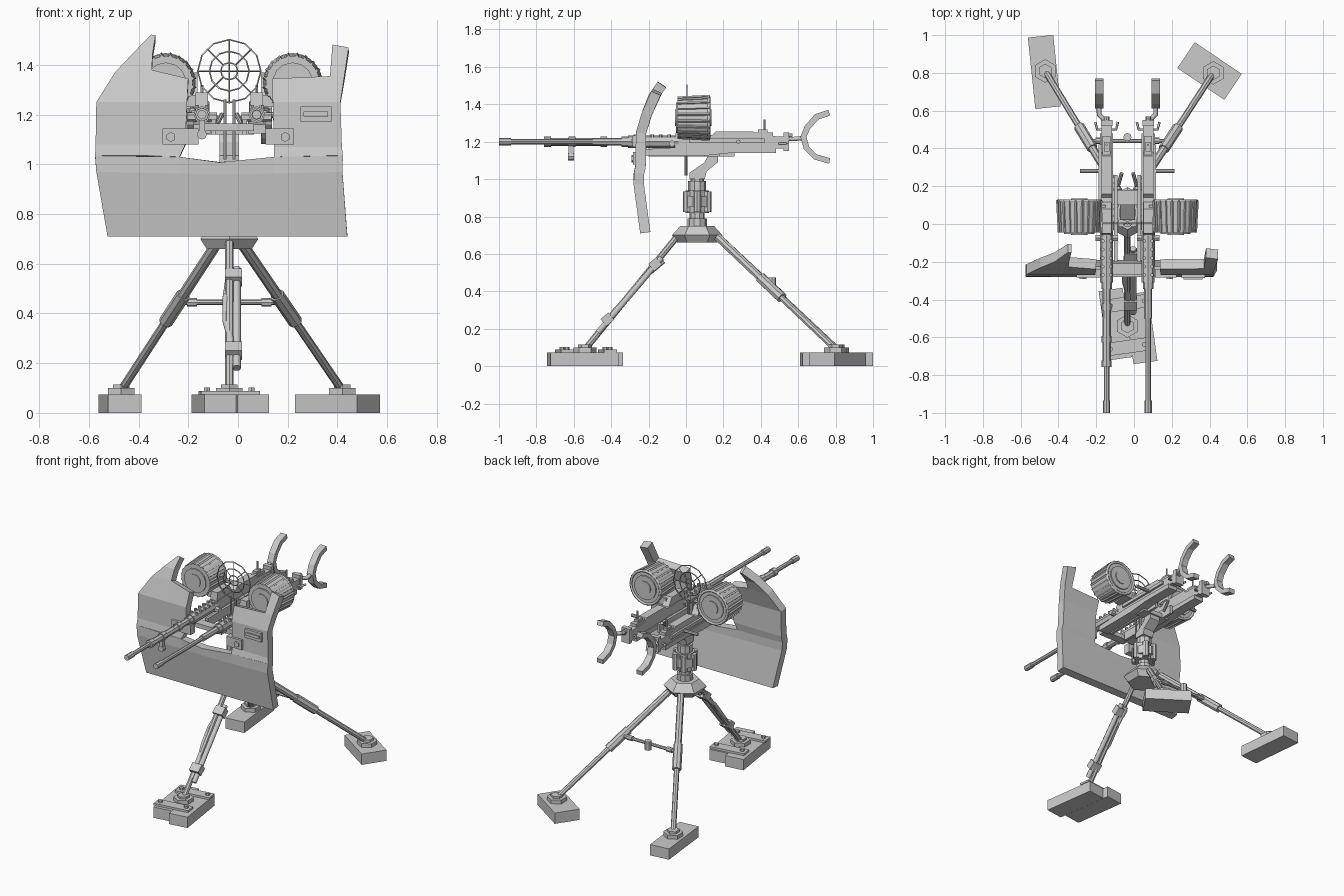
import bpy, bmesh
from math import pi, cos, sin, radians
from mathutils import Vector, Matrix

MID = -0.035          # centre line of the mount
V = Vector

def finish(name, bm):
    bmesh.ops.recalc_face_normals(bm, faces=bm.faces)
    me = bpy.data.meshes.new(name)
    bm.to_mesh(me)
    bm.free()
    ob = bpy.data.objects.new(name, me)
    bpy.context.collection.objects.link(ob)
    return ob

def box(name, c, s, rz=0.0, rx=0.0):
    bm = bmesh.new()
    m = Matrix.Translation(c) @ Matrix.Rotation(radians(rz), 4, 'Z') @ Matrix.Rotation(radians(rx), 4, 'X')
    bmesh.ops.create_cube(bm, size=1, matrix=m @ Matrix.Diagonal((*s, 1)))
    return finish(name, bm)

def rod(name, a, b, r, n=8, r2=None):
    a, b = V(a), V(b)
    d = b - a
    m = Matrix.Translation((a + b) / 2) @ d.to_track_quat('Z', 'Y').to_matrix().to_4x4()
    bm = bmesh.new()
    bmesh.ops.create_cone(bm, cap_ends=True, segments=n, radius1=r, radius2=r if r2 is None else r2,
                          depth=d.length, matrix=m)
    return finish(name, bm)

def slab(name, yz, x, w):
    # side profile extruded across x
    bm = bmesh.new()
    f = bm.faces.new([bm.verts.new((x - w / 2, y, z)) for y, z in yz])
    g = bmesh.ops.extrude_face_region(bm, geom=[f])['geom']
    bmesh.ops.translate(bm, vec=(w, 0, 0), verts=[v for v in g if isinstance(v, bmesh.types.BMVert)])
    return finish(name, bm)

def pipe(name, pts, r):
    # low-poly tube along a path
    cu = bpy.data.curves.new(name, 'CURVE')
    cu.dimensions, cu.bevel_depth, cu.bevel_resolution, cu.use_fill_caps = '3D', r, 1, True
    sp = cu.splines.new('POLY')
    sp.points.add(len(pts) - 1)
    for p, q in zip(sp.points, pts):
        p.co = (*q, 1)
    ob = bpy.data.objects.new(name, cu)
    bpy.context.collection.objects.link(ob)

def ring(name, c, R, r, n):
    rr = [V((c[0] + R * cos(2 * pi * i / n), c[1], c[2] + R * sin(2 * pi * i / n))) for i in range(n)]
    pipe(name, rr + rr[:2], r)

# --- tripod: three legs with sleeves, feet and flanges
hips = [(MID, -0.05, 0.69), (-0.08, 0.17, 0.69), (0.01, 0.17, 0.69)]
toes = [(MID, -0.54, 0.09), (-0.47, 0.81, 0.09), (0.42, 0.80, 0.09)]
for i, (a, b) in enumerate(zip(hips, toes)):
    a, b = V(a), V(b)
    rod(f"leg_{i}", a, b, 0.017)
    if i:
        rod(f"leg_upper_{i}", a, a.lerp(b, 0.5), 0.022)
        rod(f"leg_sleeve_{i}", a.lerp(b, 0.36), a.lerp(b, 0.54), 0.029)
    rod(f"foot_flange_{i}", (b.x, b.y, 0.07), (b.x, b.y, 0.1), 0.062, 6)
    rod(f"foot_socket_{i}", (b.x, b.y, 0.09), (b.x, b.y, 0.115), 0.038, 6)
box("left_foot_block", (-0.475, 0.805, 0.037), (0.135, 0.38, 0.074), 6)
box("right_foot_block", (0.40, 0.81, 0.037), (0.30, 0.165, 0.074), -34)
for k, x in enumerate((-0.098, 0.035)):
    box(f"front_foot_plank_{k}", (x, -0.53 - 0.02 * k, 0.037), (0.128, 0.37, 0.074), 8)
for k, y in enumerate((-0.65, -0.42)):
    box(f"front_foot_batten_{k}", (MID, y, 0.081), (0.24, 0.07, 0.014), 8)
    for x in (-0.09, 0.09):
        rod("foot_bolt", (MID + x, y + x * 0.14, 0.085), (MID + x, y + x * 0.14, 0.102), 0.014, 6)
rod("rear_brace", (-0.24, 0.44, 0.445), (0.175, 0.44, 0.445), 0.011)
rod("brace_knob", (MID, 0.46, 0.415), (MID, 0.46, 0.475), 0.022)
for x in (-0.185, 0.115):
    rod("brace_collar", (x - 0.02, 0.44, 0.445), (x + 0.02, 0.44, 0.445), 0.017)

# folded strut strapped to the front leg
pipe("folded_strut", [(-0.005, -0.13, 0.58), (-0.005, -0.47, 0.18)], 0.018)
pipe("folded_handle", [(-0.035, -0.12, 0.56), (-0.05, -0.24, 0.46), (-0.05, -0.31, 0.37),
                       (-0.03, -0.38, 0.3), (-0.03, -0.46, 0.19)], 0.013)
for y, z in ((-0.165, 0.545), (-0.42, 0.25)):
    box("strut_strap", (-0.018, y, z), (0.07, 0.055, 0.05), 0, 40)

# --- head and pintle
rod("tripod_head", (MID, 0.06, 0.70), (MID, 0.06, 0.75), 0.135, 6, 0.09)
rod("tripod_head_base", (MID, 0.06, 0.66), (MID, 0.06, 0.70), 0.105, 6, 0.135)
for r, z0, z1 in ((0.052, 0.74, 0.79), (0.04, 0.78, 0.83), (0.062, 0.82, 0.94), (0.076, 0.85, 0.91),
                  (0.048, 0.93, 0.99), (0.036, 0.97, 1.03)):
    rod("pintle", (MID, 0.06, z0), (MID, 0.06, z1), r, 10)
for k in range(6):
    c, s = MID + 0.063 * cos(k * pi / 3), 0.06 + 0.063 * sin(k * pi / 3)
    rod("pintle_roller", (c, s, 0.825), (c, s, 0.935), 0.022)
slab("cradle_arm", [(0.02, 1.0), (0.10, 1.0), (0.11, 1.04), (0.17, 1.09), (0.17, 1.13), (0.12, 1.13),
                    (0.10, 1.09), (0.02, 1.035)], MID, 0.08)

# --- cradle between the guns
box("front_crossmember", (MID, -0.24, 1.15), (0.2, 0.06, 0.03))
box("rear_crossmember", (MID, 0.14, 1.135), (0.2, 0.08, 0.03))
for s in (-1, 1):
    box("cradle_rail", (MID + s * 0.062, 0.03, 1.15), (0.018, 0.46, 0.06))
    rod("cradle_lug", (MID + s * 0.05, 0.2, 1.16), (MID + s * 0.03, 0.27, 1.2), 0.01)
    rod("sight_post", (MID + s * 0.018, 0.0, 1.02), (MID + s * 0.018, 0.0, 1.26), 0.007, 6)

# --- ring sight
sc = V((MID, 0.005, 1.375))
for R in (0.127, 0.08, 0.034):
    ring("sight_ring", sc, R, 0.0035, 12)
for k in range(8):
    d = V((cos(k * pi / 4), 0, sin(k * pi / 4)))
    rod("sight_spoke", sc + d * (0.0 if k % 2 == 0 else 0.034), sc + d * 0.127, 0.003, 4)

# --- two guns, each with drum, stock and grips
for side, s in (("left", -1), ("right", 1)):
    gx = MID + s * 0.11
    tube = lambda n, y0, y1, r, z=1.2, k=8: rod(f"{side}_{n}", (gx, y0, z), (gx, y1, z), r, k)
    tube("barrel", -1.0, -0.25, 0.0145)
    tube("muzzle", -1.0, -0.935, 0.019)
    tube("barrel_rear", -0.5, -0.28, 0.021)
    tube("barrel_collar", -0.345, -0.31, 0.028)
    tube("jacket", -0.31, -0.04, 0.034)
    for k in range(5):
        y = -0.27 + 0.045 * k
        rod(f"{side}_jacket_boss", (gx - 0.02, y, 1.222), (gx - 0.02, y, 1.238), 0.01, 6)
        rod(f"{side}_jacket_boss", (gx + 0.02, y, 1.222), (gx + 0.02, y, 1.238), 0.01, 6)
    slab(f"{side}_receiver", [(-0.06, 1.165), (-0.06, 1.235), (0.02, 1.24), (0.14, 1.235), (0.16, 1.255),
                              (0.36, 1.255), (0.38, 1.235), (0.55, 1.225), (0.55, 1.165)], gx, 0.056)
    slab(f"{side}_lower_body", [(-0.22, 1.125), (-0.22, 1.16), (0.05, 1.175), (0.48, 1.17), (0.48, 1.14),
                                (0.24, 1.14), (0.1, 1.125)], gx, 0.07)
    slab(f"{side}_feed_block", [(-0.06, 1.2), (-0.05, 1.29), (0.08, 1.29), (0.12, 1.23), (0.12, 1.2)], gx, 0.05)
    box(f"{side}_side_rail", (gx + s * 0.034, 0.22, 1.205), (0.016, 0.4, 0.022))
    box(f"{side}_top_cover", (gx, 0.4, 1.24), (0.042, 0.13, 0.02))
    box(f"{side}_rear_plate", (gx, 0.535, 1.2), (0.062, 0.03, 0.1))
    rod(f"{side}_rear_sight", (gx, 0.42, 1.24), (gx, 0.42, 1.32), 0.006, 6)
    box(f"{side}_rear_sight_base", (gx, 0.41, 1.255), (0.03, 0.05, 0.02))
    rod(f"{side}_cocking_handle", (gx, 0.28, 1.2), (gx + s * 0.14, 0.28, 1.2), 0.011)
    rod(f"{side}_grip_knob", (gx, 0.54, 1.23), (gx, 0.57, 1.23), 0.014)
    for h in (-1, 1):
        pipe(f"{side}_spade_grip", [(gx, 0.5, 1.19), (gx + h * 0.05, 0.5, 1.19), (gx + h * 0.06, 0.54, 1.19)], 0.007)
        rod(f"{side}_trunnion", (gx + h * 0.02, -0.075, 1.19), (gx + h * 0.06, -0.075, 1.19), 0.018, 6)
    # shoulder rest, opening backwards
    rx = MID + s * 0.15
    pipe(f"{side}_rest_rod", [(gx, 0.54, 1.215), (rx, 0.58, 1.215), (rx, 0.63, 1.22)], 0.013)
    outer = [(0.76, 1.37), (0.69, 1.347), (0.635, 1.285), (0.612, 1.225), (0.63, 1.16), (0.685, 1.105), (0.765, 1.082)]
    inner = [(0.77, 1.112), (0.70, 1.132), (0.658, 1.173), (0.644, 1.225), (0.664, 1.27), (0.71, 1.32), (0.77, 1.34)]
    slab(f"{side}_shoulder_rest", outer + inner, rx, 0.045)
    # magazine drum with ribs
    dx, dz = MID + s * 0.255, 1.328
    rod(f"{side}_drum", (dx, -0.045, dz), (dx, 0.122, dz), 0.108, 20, 0.117)
    for k in range(20):
        u = 2 * pi * (k + 0.5) / 20
        a, c = cos(u), sin(u)
        rod(f"{side}_drum_rib", (dx + a * 0.107, -0.045, dz + c * 0.107), (dx + a * 0.116, 0.125, dz + c * 0.116), 0.008, 4)
    ring(f"{side}_drum_rim", (dx, 0.122, dz), 0.112, 0.009, 20)
    for n, R in enumerate((0.082, 0.045)):
        rod(f"{side}_drum_boss", (dx, -0.054 - 0.005 * n, dz), (dx, 0.130 + 0.006 * n, dz), R, 14)
    box(f"{side}_drum_mount", (MID + s * 0.15, 0.04, 1.255), (0.07, 0.12, 0.05))

# gas tube and folded bipod lug on one barrel
rod("gas_tube", (-0.145, -0.75, 1.198), (-0.145, -0.42, 1.198), 0.022)
for y in (-0.74, -0.61, -0.44):
    rod("barrel_clamp", (-0.145, y - 0.018, 1.2), (-0.145, y + 0.018, 1.2), 0.027)
box("barrel_lug", (-0.145, -0.615, 1.145), (0.025, 0.025, 0.08))
rod("barrel_lug_foot", (-0.145, -0.63, 1.12), (-0.145, -0.6, 1.12), 0.02)

# --- shield: strips of plate following one bent side profile
curve = [(0.71, -0.245), (0.97, -0.28), (1.03, -0.28), (1.06, -0.27), (1.25, -0.268),
         (1.36, -0.235), (1.45, -0.2), (1.53, -0.145)]
def bend(z):
    for (z0, y0), (z1, y1) in zip(curve, curve[1:]):
        if z <= z1:
            return y0 + (y1 - y0) * (z - z0) / (z1 - z0)
    return curve[-1][1]

lower = [[(-0.525, 0.71), (-0.235, 0.71), (MID, 0.71), (0.145, 0.71), (0.44, 0.71)],
         [(-0.57, 0.97), (-0.235, 0.963), (MID, 0.96), (0.145, 0.963), (0.42, 0.97)],
         [(-0.575, 1.035), (-0.235, 1.03), (-0.075, 1.008), (0.145, 1.03), (0.422, 1.035)]]
left = [[(-0.575, 1.035), (-0.37, 1.035), (-0.235, 1.03)], [(-0.573, 1.08), (-0.37, 1.08), (-0.212, 1.08)],
        [(-0.57, 1.25), (-0.36, 1.25), (-0.205, 1.25)], [(-0.495, 1.37), (-0.347, 1.38), (-0.2, 1.345)]]
left_top = [[(-0.495, 1.37), (-0.347, 1.38)], [(-0.42, 1.45), (-0.343, 1.45)], [(-0.35, 1.522), (-0.332, 1.52)]]
right = [[(0.145, 1.03), (0.375, 1.035), (0.422, 1.035)], [(0.145, 1.07), (0.375, 1.07), (0.418, 1.07)],
         [(0.14, 1.25), (0.372, 1.25), (0.412, 1.25)], [(0.138, 1.345), (0.37, 1.355), (0.428, 1.355)]]
right_top = [[(0.37, 1.355), (0.428, 1.355)], [(0.38, 1.482), (0.445, 1.47)]]
bm = bmesh.new()
for rows in (lower, left, left_top, right, right_top):
    g = [[bm.verts.new((x, bend(z), z)) for x, z in r] for r in rows]
    for a, b in zip(g, g[1:]):
        for i in range(len(a) - 1):
            bm.faces.new((a[i], a[i + 1], b[i + 1], b[i]))
bmesh.ops.remove_doubles(bm, verts=bm.verts, dist=0.001)
shield = finish("shield", bm)
m = shield.modifiers.new("thickness", 'SOLIDIFY')
m.thickness = 0.055
front = sum((f.normal.y * f.area for f in shield.data.polygons)) < 0
m.offset = -1 if front else 1
slab("vision_slot", [(-0.285, 1.172), (-0.285, 1.232), (-0.25, 1.232), (-0.25, 1.172)], 0.313, 0.125)
box("vision_slot_bar", (0.313, -0.287, 1.203), (0.1, 0.012, 0.02))
# brackets bolting the shield to the guns
for n, x, w, bx in (("left", -0.232, 0.145, -0.27), ("right", 0.168, 0.115, 0.19)):
    box(f"{n}_shield_bracket", (x, -0.262, 1.112), (w, 0.045, 0.066))
    rod(f"{n}_bracket_bolt", (bx, -0.292, 1.11), (bx, -0.27, 1.11), 0.02, 6)
